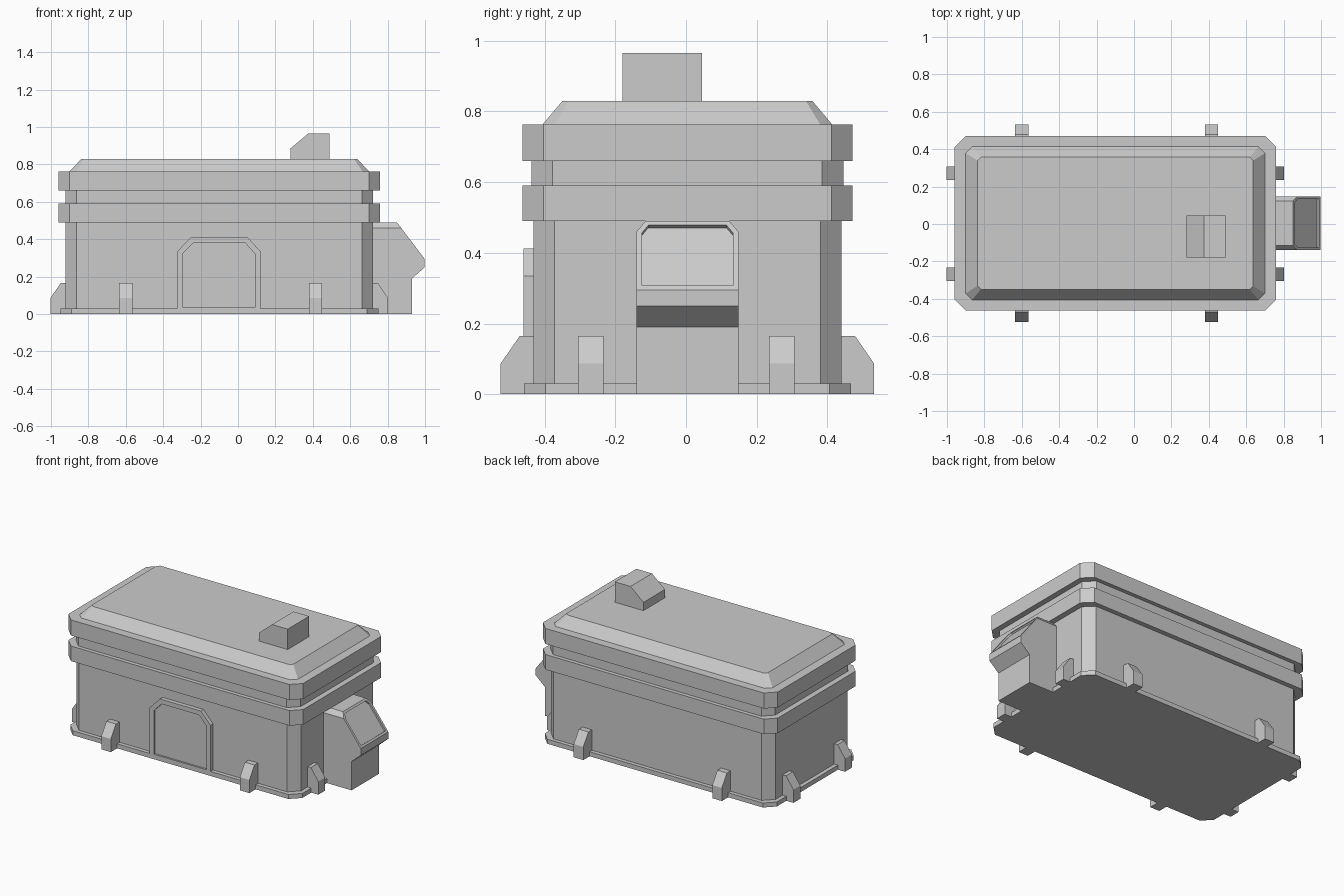
import bpy, bmesh
from mathutils import Vector

cube = bpy.data.objects.get("Cube")
if cube:
    bpy.data.objects.remove(cube, do_unlink=True)

grey = bpy.data.materials.new("plain grey")
grey.use_nodes = True
colour = (0.6, 0.6, 0.6, 1)
grey.diffuse_color = colour
grey.node_tree.nodes["Principled BSDF"].inputs["Base Color"].default_value = colour

# Middle of the building
CX, CY = -0.1, 0.004


def finish(name, bm):
    bmesh.ops.recalc_face_normals(bm, faces=bm.faces)
    mesh = bpy.data.meshes.new(name)
    bm.to_mesh(mesh)
    bm.free()
    mesh.materials.append(grey)
    obj = bpy.data.objects.new(name, mesh)
    bpy.context.collection.objects.link(obj)
    return obj


def octagon(hx, hy, c):
    """Rectangle with cut corners, counter-clockwise."""
    return [(hx, c - hy), (hx, hy - c), (hx - c, hy), (c - hx, hy),
            (-hx, hy - c), (-hx, c - hy), (c - hx, -hy), (hx - c, -hy)]


def tier(name, z0, z1, lower, upper=None):
    """Solid between two cut-corner rectangles."""
    bm = bmesh.new()
    rings = [[bm.verts.new((CX + x, CY + y, z)) for x, y in octagon(*size)]
             for z, size in ((z0, lower), (z1, upper or lower))]
    bm.faces.new(rings[0])
    bm.faces.new(rings[1])
    for i in range(8):
        j = (i + 1) % 8
        bm.faces.new((rings[0][i], rings[0][j], rings[1][j], rings[1][i]))
    return finish(name, bm)


def prism(points, sweep):
    """Extrude a planar outline along a vector."""
    bm = bmesh.new()
    face = bm.faces.new([bm.verts.new(p) for p in points])
    out = bmesh.ops.extrude_face_region(bm, geom=[face], use_keep_orig=True)
    moved = [v for v in out["geom"] if isinstance(v, bmesh.types.BMVert)]
    bmesh.ops.translate(bm, verts=moved, vec=sweep)
    bmesh.ops.recalc_face_normals(bm, faces=bm.faces)
    return bm


def recess(bm, direction, border, depth):
    """Sink the face that looks along the direction, leaving a border."""
    aim = Vector(direction).normalized()
    face = max(bm.faces, key=lambda f: f.normal.dot(aim))
    bmesh.ops.inset_region(bm, faces=[face], thickness=border, use_even_offset=True)
    # Walls of the recess
    out = bmesh.ops.extrude_discrete_faces(bm, faces=[face])
    bmesh.ops.translate(bm, verts=out["faces"][0].verts, vec=-aim * depth)


# Walls and roof, from the ground up
tier("base_plinth", 0, 0.03, (0.85, 0.462, 0.06))
tier("main_walls", 0, 0.5, (0.823, 0.436, 0.06))
tier("lower_band", 0.49, 0.59, (0.86, 0.467, 0.06))
tier("neck", 0.585, 0.665, (0.823, 0.441, 0.06))
tier("upper_band", 0.66, 0.763, (0.86, 0.467, 0.06))
tier("sloped_roof", 0.76, 0.83, (0.803, 0.412, 0.035), (0.737, 0.353, 0.018))

# Roof vent with a sloped left edge
vent = [(0.28, 0.82), (0.28, 0.885), (0.375, 0.965), (0.49, 0.965), (0.49, 0.82)]
finish("roof_vent", prism([(x, -0.18, z) for x, z in vent], (0, 0.225, 0)))

# Buttress feet on all four walls; outline is reach from the wall and height
foot = [(-0.03, 0), (0.092, 0), (0.092, 0.087), (0.038, 0.165), (-0.03, 0.165)]
for side, word in ((-1, "front"), (1, "back")):
    for x, hand in ((-0.635, "right"), (0.38, "left")):
        outline = [(x, CY + side * (0.436 + d), z) for d, z in foot]
        finish(f"{word}_{hand}_foot", prism(outline, (0.07, 0, 0)))
for side, word in ((-1, "right"), (1, "left")):
    for y, end in ((-0.305, "front"), (0.235, "back")):
        outline = [(CX + side * (0.81 + d), y, z) for d, z in foot]
        finish(f"{word}_side_{end}_foot", prism(outline, (0, 0.072, 0)))

# Arched front door with a sunken panel
door = [(-0.325, 0.004), (0.12, 0.004), (0.12, 0.335), (0.05, 0.412),
        (-0.25, 0.412), (-0.325, 0.335)]
bm = prism([(x, -0.46, z) for x, z in door], (0, 0.05, 0))
recess(bm, (0, -1, 0), 0.03, 0.012)
finish("front_door", bm)

# Side hopper with trimmed top corners and a sunken sloped hatch
hopper = [(0.70, 0), (0.93, 0), (0.93, 0.19), (0.998, 0.25), (0.998, 0.295),
          (0.85, 0.49), (0.70, 0.49)]
bm = prism([(x, -0.14, z) for x, z in hopper], (0, 0.288, 0))
for y, side in ((-0.14, -1), (0.148, 1)):
    cut = bmesh.ops.bisect_plane(
        bm, geom=bm.verts[:] + bm.edges[:] + bm.faces[:],
        plane_co=(0.8, y, 0.46), plane_no=(0, side, 0.85), clear_outer=True)
    rim = [e for e in cut["geom_cut"] if isinstance(e, bmesh.types.BMEdge)]
    bmesh.ops.holes_fill(bm, edges=rim, sides=0)
bmesh.ops.recalc_face_normals(bm, faces=bm.faces)
recess(bm, (0.195, 0, 0.148), 0.015, 0.012)
finish("side_hopper", bm)
